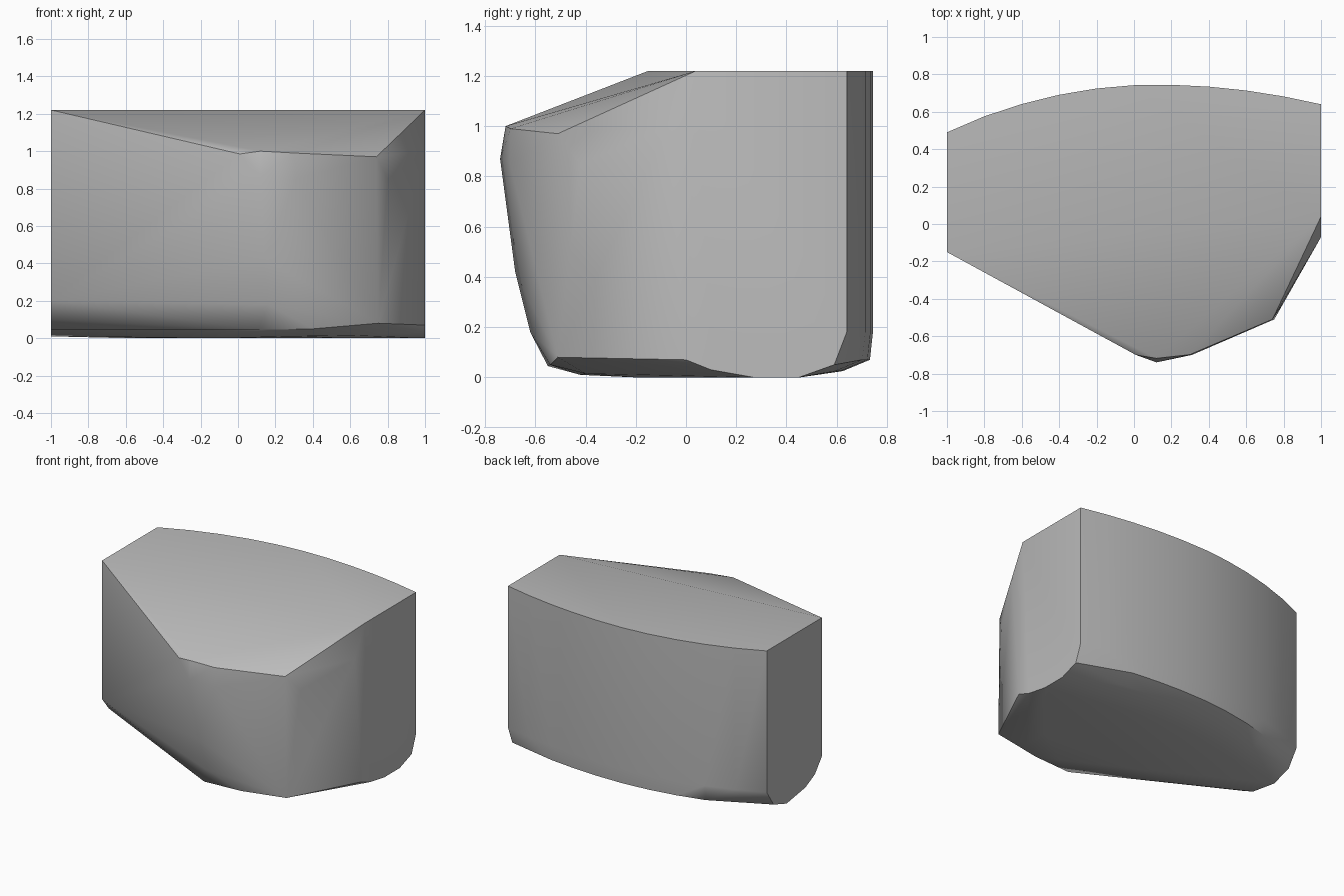
import bpy
import bmesh
import math
from mathutils import Vector

HEIGHT = 1.22


def back_curve(x):
    """Depth of the bowed back wall at a given width position."""
    bend = .136 if x > .12 else .2
    return .745 - bend * (x - .12) ** 2


def end_outline(x, outline):
    """Turn a (y, z) outline into points on a flat end of the block."""
    return [Vector((x, y, z)) for y, z in outline]


def convex_block(name, points, material):
    """Wrap a faceted skin tightly around the given points."""
    mesh = bpy.data.meshes.new(name)
    bm = bmesh.new()
    for point in points:
        bm.verts.new(point)
    bmesh.ops.convex_hull(bm, input=bm.verts, use_existing_faces=False)
    loose = [vert for vert in bm.verts if not vert.link_faces]
    bmesh.ops.delete(bm, geom=loose, context='VERTS')
    bmesh.ops.recalc_face_normals(bm, faces=bm.faces)
    bm.to_mesh(mesh)
    bm.free()
    mesh.materials.append(material)
    block = bpy.data.objects.new(name, mesh)
    bpy.context.collection.objects.link(block)
    return block


def flat_material(name, colour):
    material = bpy.data.materials.new(name)
    material.use_nodes = True
    material.diffuse_color = colour
    shader = next(node for node in material.node_tree.nodes
                  if node.type == 'BSDF_PRINCIPLED')
    shader.inputs["Base Color"].default_value = colour
    shader.inputs["Roughness"].default_value = .8
    return material


default_cube = bpy.data.objects.get("Cube")
if default_cube:
    bpy.data.objects.remove(default_cube, do_unlink=True)

stone_grey = flat_material("stone grey", (.5, .5, .5, 1))
points = []

# Flat ends, each with a rounded lower edge
points += end_outline(1, [
    (.04, HEIGHT), (-.07, 1), (0, .07), (.1, .03), (.27, 0),
    (.45, 0), (.59, .05), (.64, .18), (.64, HEIGHT)])
points += end_outline(-1, [
    (-.15, HEIGHT), (-.15, .2), (-.07, .1), (.04, .045), (.26, .01),
    (.41, .06), (.49, .18), (.49, HEIGHT)])

# Bowed back wall with a chamfered foot
steps = 10
for step in range(1, steps):
    x = 2 * step / steps - 1
    y = back_curve(x)
    points += [Vector((x, y, HEIGHT)), Vector((x, y, .18))]
    if abs(x) < .7:
        points += [Vector((x, y - .012, .07)), Vector((x, y - .12, .025)),
                   Vector((x, y - .29, 0))]

# Sloping front brow
brow = [(.01, -.7, .985), (.12, -.718, 1), (.3, -.698, .99), (.74, -.51, .97)]

# Bulging nose, running down to the base
nose = [(.12, -.74, .87), (.31, -.7, .85), (.14, -.68, .42), (.16, -.62, .18)]

# Front corner and its shoulder
corner = [(.75, -.51, .08), (.8, -.42, .85)]

# Front edge of the base and the flat underside
base = [(-.19, -.41, .06), (.11, -.55, .045), (.4, -.54, .05),
        (.3, -.42, .01), (.6, -.4, .015), (-.1, -.2, 0), (.6, -.2, 0)]

for group in (brow, nose, corner, base):
    points += [Vector(point) for point in group]

rock = convex_block("rock_block", points, stone_grey)

# Soft facets, crisp outer edges
bpy.ops.object.select_all(action='DESELECT')
rock.select_set(True)
bpy.context.view_layer.objects.active = rock
bpy.ops.object.shade_smooth_by_angle(angle=math.radians(35))
